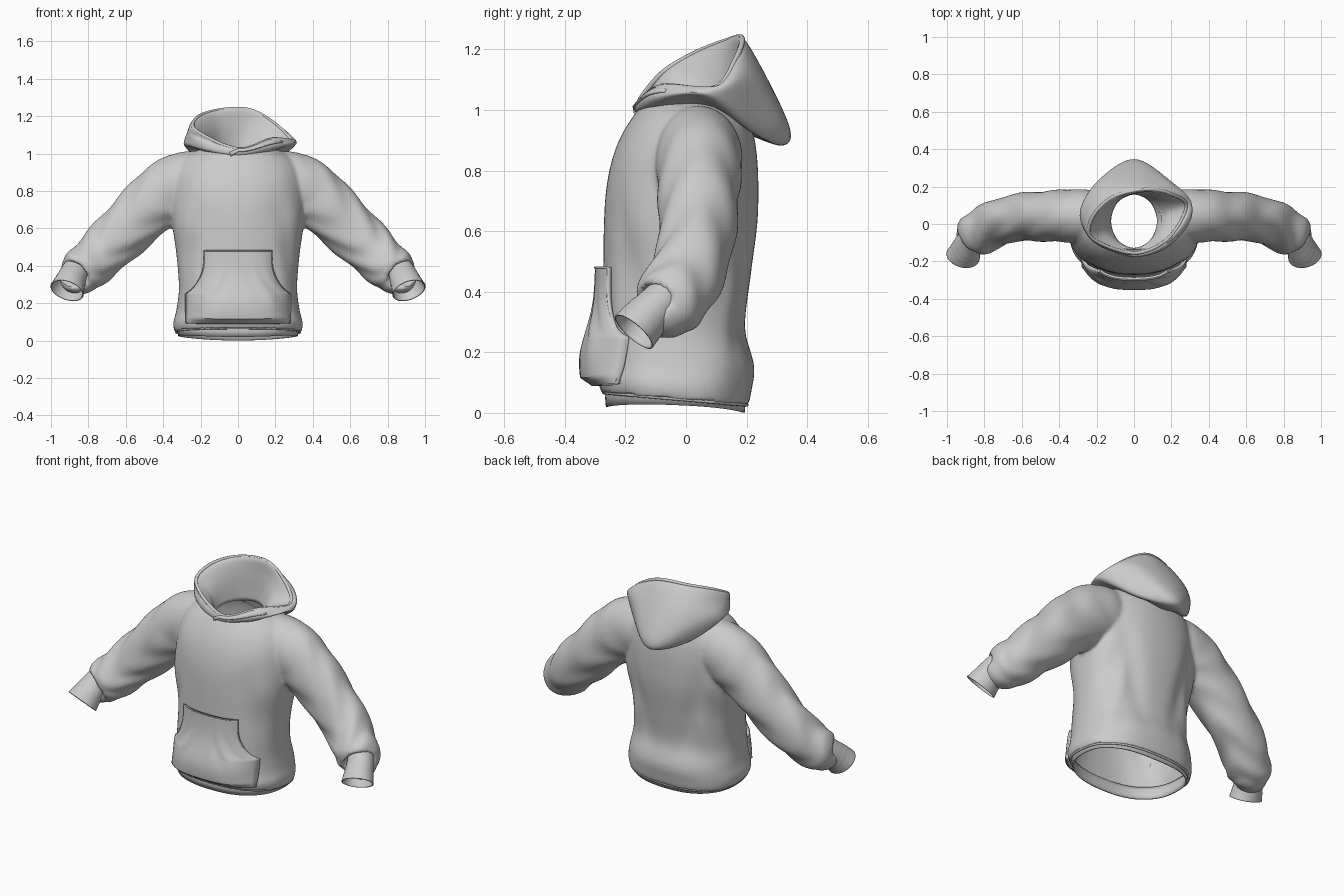
import bpy, bmesh
from math import sin, cos, pi, exp, sqrt, hypot
from mathutils import Vector

cube = bpy.data.objects.get("Cube")
if cube:
    bpy.data.objects.remove(cube)

cloth = bpy.data.materials.new("light grey cloth")
cloth.use_nodes = True
GREY = (0.6, 0.6, 0.6, 1)
cloth.diffuse_color = GREY
cloth.node_tree.nodes["Principled BSDF"].inputs["Base Color"].default_value = GREY


def spline(rows, steps, closed=False):
    """Smooth curve through tuples of any length."""
    n, out = len(rows), []
    pick = (lambda i: rows[i % n]) if closed else (lambda i: rows[max(0, min(n - 1, i))])
    for i in range(n if closed else n - 1):
        a, b, c, d = (Vector(pick(i + k)) for k in (-1, 0, 1, 2))
        for s in range(steps):
            t = s / steps
            out.append(b + (c - a) * t / 2 + (2 * a - 5 * b + 4 * c - d) * t * t / 2
                       + (3 * b - a - 3 * c + d) * t ** 3 / 2)
    if not closed:
        out.append(Vector(rows[-1]))
    return out


def skin(bm, rings, closed=True, caps=False):
    """Faces between equal rows of points."""
    grid = [[bm.verts.new(p) for p in ring] for ring in rings]
    for a, b in zip(grid, grid[1:]):
        n = len(a)
        for i in range(n if closed else n - 1):
            j = (i + 1) % n
            bm.faces.new((a[i], a[j], b[j], b[i]))
    if caps:
        bm.faces.new(grid[0])
        bm.faces.new(grid[-1])
    bmesh.ops.recalc_face_normals(bm, faces=bm.faces)


def finish(name, data, thick=0):
    obj = bpy.data.objects.new(name, data)
    bpy.context.collection.objects.link(obj)
    data.materials.append(cloth)
    if thick:
        obj.modifiers.new("cloth thickness", "SOLIDIFY").thickness = thick
        obj.modifiers[0].offset = 0
        bpy.context.view_layer.objects.active = obj
        obj.select_set(True)
        bpy.ops.object.shade_smooth_by_angle(angle=0.8)
        obj.select_set(False)
    return obj


def loft(name, rings, closed=True, thick=0.006):
    """Smooth open cloth sheet."""
    bm, mesh = bmesh.new(), bpy.data.meshes.new(name)
    skin(bm, rings, closed)
    bm.to_mesh(mesh)
    bm.free()
    finish(name, mesh, thick)


def piping(name, points, radius):
    """Thin round hem along a closed path."""
    curve = bpy.data.curves.new(name, "CURVE")
    curve.dimensions, curve.bevel_depth, curve.bevel_resolution = "3D", radius, 2
    line = curve.splines.new("POLY")
    line.points.add(len(points) - 1)
    for p, co in zip(line.points, points):
        p.co = (*co, 1)
    line.use_cyclic_u = True
    finish(name, curve)


def bump(v, centre, width):
    return exp(-((v - centre) / width) ** 2)


# Body: height, half width, front y, back y
BODY = spline([(.04, .335, -.274, .203), (.09, .343, -.288, .214), (.16, .327, -.283, .222),
               (.28, .313, -.275, .192), (.45, .325, -.27, .21), (.62, .348, -.268, .232),
               (.74, .354, -.26, .236), (.84, .348, -.24, .232), (.92, .325, -.208, .22),
               (.98, .28, -.17, .198), (1.02, .2, -.14, .17), (1.02, .13, -.12, .15)], 7)


def squareness(z):
    return .8 + .17 * min(1, z)


def body_point(row, t):
    z, rx, front, back = row
    c = abs(cos(t)) ** squareness(z) * (1 if cos(t) > 0 else -1)
    x = rx * abs(sin(t)) ** squareness(z) * (1 if sin(t) > 0 else -1)
    y = (front + back) / 2 - (back - front) / 2 * c
    # soft drape: side creases, back valley and diagonal pulls
    side = abs(x) / rx
    fold = .012 * bump(side, .8, .16) * bump(z, .45, .3) * sin(9 * side + 14 * z)
    if c < 0:
        fold += .016 * bump(abs(x) - .22 * (z - .1), .08, .05) * bump(z, .5, .25)
    else:
        fold += .006 * sin(16 * abs(x) - 12 * z) * bump(z, .7, .14) * side
    dip = .11 * y * max(0, 1 - z / .2)
    return Vector((x, y + fold * (1 if c > 0 else -1), z - dip))


TURN = [2 * pi * i / 72 for i in range(72)]


# Sleeves and cuffs: centre, in-plane radius, depth radius
def tube(rows, steps, wrinkle, mirror):
    path, rings = spline(rows, steps), []
    for i, row in enumerate(path):
        here = Vector(row[:3])
        ahead = Vector(path[min(i + 1, len(path) - 1)][:3]) - Vector(path[max(i - 1, 0)][:3])
        across_dir = Vector((0, 1, 0)).cross(ahead).normalized()
        deep = ahead.normalized().cross(across_dir)
        ring, f = [], i / (len(path) - 1)
        for t in TURN[::2]:
            soft = 1 + wrinkle * sin(pi * f) * (.2 + f) * sin(34 * f + 2 * sin(t + .6) + 3 * cos(2 * t))
            p = here + soft * (across_dir * row[3] * cos(t) + deep * row[4] * sin(t))
            ring.append((p.x * mirror, p.y, p.z))
        rings.append(ring)
    return rings


SLEEVE = [(.2, .04, .86, .155, .13), (.28, .043, .84, .168, .14), (.37, .043, .797, .17, .138),
          (.46, .042, .728, .158, .132), (.57, .038, .622, .148, .127), (.69, .022, .505, .137, .12),
          (.785, -.022, .413, .126, .12), (.845, -.06, .36, .116, .115),
          (.87, -.082, .338, .095, .095), (.874, -.09, .34, .066, .066)]
CUFF = [(.86, -.06, .385, .07, .064), (.882, -.1, .345, .074, .068),
        (.9, -.14, .305, .08, .074), (.914, -.172, .268, .09, .078)]

# Body and sleeves fused into one garment, then opened at hem and neck
bm, solid = bmesh.new(), bpy.data.meshes.new("garment")
skin(bm, [[body_point(row, t) for t in TURN] for row in BODY], caps=True)
for side, mirror in (("left", 1), ("right", -1)):
    skin(bm, tube(SLEEVE, 8, .06, mirror), caps=True)
    loft(side + "_cuff", tube(CUFF, 5, .015, mirror))
bm.to_mesh(solid)
bm.free()
rough = finish("rough_garment", solid)
remesh = rough.modifiers.new("fuse", "REMESH")
remesh.mode, remesh.voxel_size = "VOXEL", .011
relax = rough.modifiers.new("relax", "SMOOTH")
relax.factor, relax.iterations = .5, 6
fused = bpy.data.meshes.new_from_object(rough.evaluated_get(bpy.context.evaluated_depsgraph_get()))
bpy.data.objects.remove(rough)
bm = bmesh.new()
bm.from_mesh(fused)
bm.normal_update()
openings = []
for f in bm.faces:
    x, y, z = f.calc_center_median()
    hem = z < .1 and f.normal.z < -.7
    neck = z > .95 and hypot(x, y - .015) < .15
    if hem or neck:
        openings.append(f)
bmesh.ops.delete(bm, geom=openings, context="FACES")
bm.to_mesh(fused)
bm.free()
fused.materials.clear()
finish("body_and_sleeves", fused, .006)

# Waistband tucked under the hem
band = []
for up, grow in ((.075, .97), (.05, .96), (.03, .955), (0, .945)):
    ring = []
    for t in TURN:
        p = body_point(BODY[0], t)
        low = .009 - .04 * p.y + .14 * p.x ** 2
        ring.append((p.x * grow, (p.y + .03) * grow - .03, max(0, low) + up))
    band.append(ring)
loft("waistband", band, thick=.008)
piping("bottom_hem", [body_point(BODY[1], t) * .985 for t in TURN], .006)


# Front pocket: a puffed sheet that follows the body
def front_y(x, z):
    low, high = next((a, b) for a, b in zip(BODY, BODY[1:]) if b[0] >= z)
    row = low.lerp(high, (z - low[0]) / (high[0] - low[0]))
    s = min(1, abs(x) / row[1]) ** (1 / squareness(z))
    return (row[2] + row[3]) / 2 - (row[3] - row[2]) / 2 * sqrt(1 - s * s) ** squareness(z)


def pocket_half(z):
    k = max(0, min(1, (z - .25) / .18))
    return .275 - .095 * (1 - (1 - k) ** 2) ** .75


def pocket_point(u, z):
    x = u * pocket_half(z)
    edge = (1 - u ** 6) * min(1, (z - .09) / .03)
    puff = .011 + edge * (.012 + .04 * bump(z, .18, .13))
    crease = .007 * sin(5 * abs(u) * pi + 20 * z) * edge * bump(z, .27, .1) * abs(u)
    return Vector((x, front_y(x, z) - puff - crease, z))


heights = [.095 + .385 * i / 60 for i in range(61)]
across = [-1 + i / 16 for i in range(33)]
loft("front_pocket", [[pocket_point(u, z) for u in across] for z in heights], False, .016)
outline = ([pocket_point(-1, z) for z in heights] + [pocket_point(u, heights[-1]) for u in across]
           + [pocket_point(1, z) for z in reversed(heights)]
           + [pocket_point(u, heights[0]) for u in reversed(across)])
piping("pocket_hem", [p - Vector((0, .007, 0)) for p in outline], .004)

# Hood: rings from the neck seam, over the slumped back, to the rim and down inside
# each ring runs front, left, back, right
HOOD_OUT = [
    [(0, -.145, .985), (.16, -.1, 1.01), (.2, .05, 1.02), (.13, .17, .97), (0, .21, .92),
     (-.13, .17, .97), (-.2, .05, 1.02), (-.16, -.1, 1.01)],
    [(0, -.163, .995), (.2, -.1, 1.035), (.295, .06, 1.045), (.16, .225, .93), (0, .315, .885),
     (-.16, .225, .93), (-.28, .06, 1.04), (-.2, -.1, 1.03)],
    [(0, -.166, 1.01), (.2, -.1, 1.055), (.31, .08, 1.06), (.19, .23, 1.03), (0, .342, .93),
     (-.19, .23, 1.03), (-.28, .07, 1.08), (-.22, -.09, 1.065)]]
HOOD_IN = [
    [(.0, -.163, 1.02), (.2, -.08, 1.078), (.3, .1, 1.075), (.2, .21, 1.12), (.01, .28, 1.075),
     (-.16, .21, 1.13), (-.255, .07, 1.13), (-.235, -.07, 1.1)],
    [(0, -.155, 1.025), (.18, -.08, 1.078), (.28, .095, 1.072), (.185, .165, 1.17), (.05, .185, 1.237),
     (-.12, .14, 1.23), (-.225, .03, 1.187), (-.22, -.08, 1.12)],
    [(0, -.14, 1.0), (.13, -.06, 1.045), (.19, .07, 1.05), (.13, .15, 1.12), (.03, .17, 1.16),
     (-.1, .12, 1.15), (-.17, .02, 1.11), (-.15, -.06, 1.06)]]
NECK = [(.125 * sin(k * pi / 4), .015 - .145 * cos(k * pi / 4), .985) for k in range(8)]
rings = [spline(r, 8, True) for r in HOOD_OUT + HOOD_IN + [NECK]]
columns = [spline([r[i] for r in rings], 6) for i in range(len(rings[0]))]
loft("hood", list(zip(*columns)))
piping("hood_rim", rings[4], .009)

# Crossed front edge of the hood opening
lift = Vector((0, -.007, 0))
cross = [[rings[2][i] + lift, rings[4][i] + lift] for i in range(10, -1, -1)]
cross.append([Vector((-.04, -.168, .985)), Vector((-.045, -.165, 1.005))])
loft("hood_overlap", cross, False, .008)
